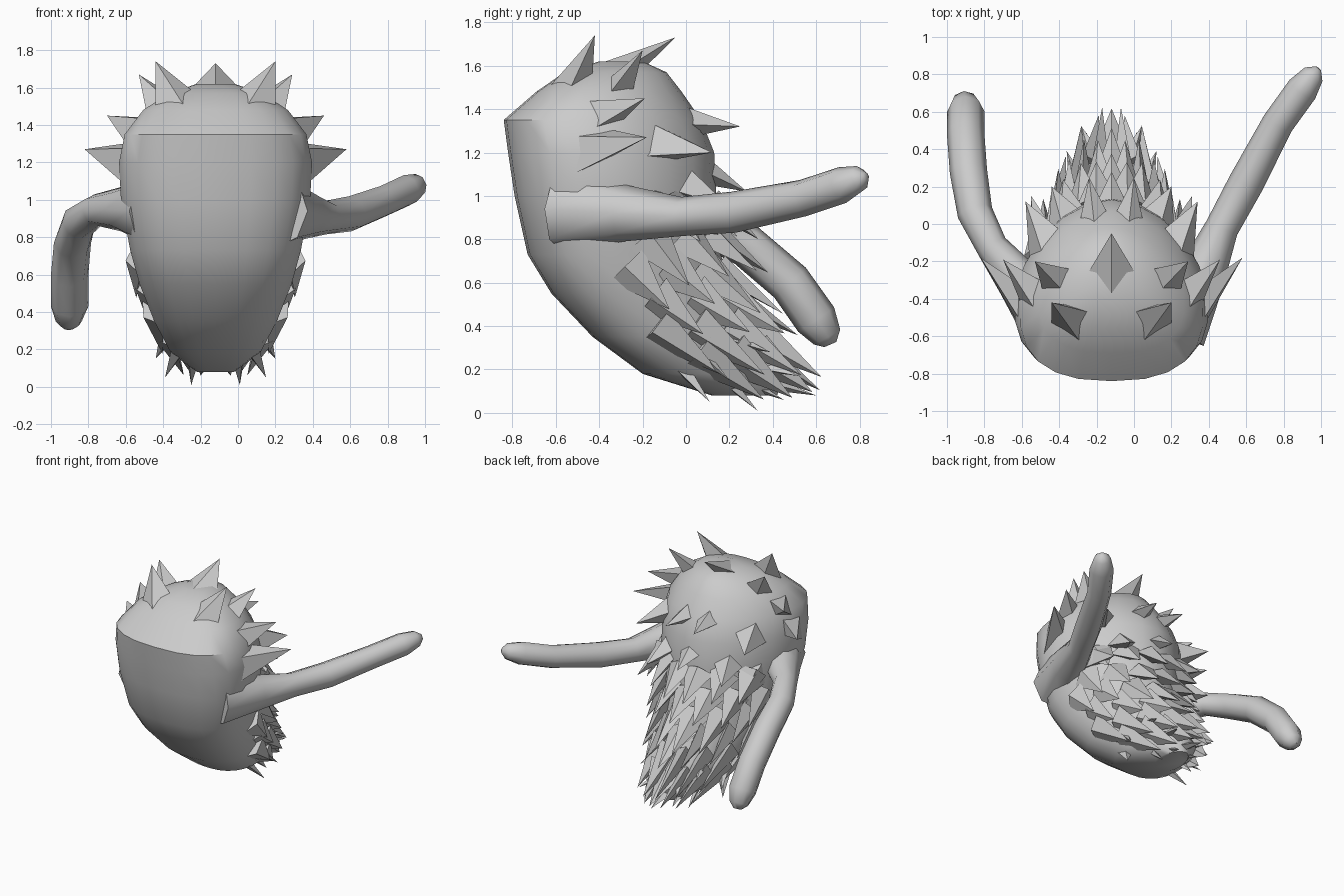
import bpy, bmesh, math, random
from mathutils import Vector

if "Cube" in bpy.data.objects:
    bpy.data.objects.remove(bpy.data.objects["Cube"])

random.seed(4)
CX = -0.12                      # the body's own centre line


def make(name, bm, angle=40):
    bmesh.ops.recalc_face_normals(bm, faces=bm.faces)
    me = bpy.data.meshes.new(name)
    bm.to_mesh(me)
    bm.free()
    ob = bpy.data.objects.new(name, me)
    bpy.context.collection.objects.link(ob)
    bpy.ops.object.select_all(action='DESELECT')
    ob.select_set(True)
    bpy.context.view_layer.objects.active = ob
    bpy.ops.object.shade_smooth_by_angle(angle=math.radians(angle))
    return ob


def loft(bm, rings):
    rows = [[bm.verts.new(p) for p in r] for r in rings]
    n = len(rows[0])
    for a, b in zip(rows, rows[1:]):
        for i in range(n):
            bm.faces.new((a[i], a[(i + 1) % n], b[(i + 1) % n], b[i]))
    bm.faces.new(rows[0][::-1])
    bm.faces.new(rows[-1])


# body sections: height, front y, back y, half width
SEC = [(0.08, 0.12, 0.42, 0.10), (0.18, -0.20, 0.45, 0.24), (0.35, -0.43, 0.33, 0.33),
       (0.55, -0.62, 0.22, 0.41), (0.73, -0.73, 0.16, 0.46), (1.0, -0.79, 0.14, 0.51),
       (1.2, -0.82, 0.13, 0.52), (1.35, -0.84, 0.07, 0.49), (1.48, -0.69, -0.02, 0.39),
       (1.57, -0.56, -0.09, 0.25), (1.62, -0.40, -0.2, 0.10)]


def surf(z, a):
    """Point on the body; a = 0 faces the back, pi faces the front."""
    i = 0
    while i < len(SEC) - 2 and z > SEC[i + 1][0]:
        i += 1
    s, e = SEC[i], SEC[i + 1]
    t = (z - s[0]) / (e[0] - s[0])
    yf, yb, hw = (s[k] + (e[k] - s[k]) * t for k in (1, 2, 3))
    cy = yf + 0.4 * (yb - yf)
    c, sn = math.cos(a), math.sin(a)
    p = 2 / 2.5 if c < 0 else 1.1
    x = math.copysign(abs(sn) ** p, sn) * hw
    y = cy + math.copysign(abs(c) ** p, c) * (yb - cy if c > 0 else cy - yf)
    return Vector((x, y, z))


N = 22
bm = bmesh.new()
loft(bm, [[surf(s[0], 2 * math.pi * i / N) + Vector((CX, 0, 0)) for i in range(N)] for s in SEC])
make("body", bm, 45)


# pointed tuft with a four-sided base
def spike(bm, c, t, w, h):
    c, t = Vector(c), Vector(t)
    for s in ((1, -1) if abs(t.x) > 0.005 else (1,)):
        m = Vector((CX, 0, 0))
        cc, tt = Vector((c.x * s, c.y, c.z)), Vector((t.x * s, t.y, t.z))
        d = (tt - cc).normalized()
        side = d.cross(cc - Vector((0, -0.35, 0.85))).normalized()
        up = side.cross(d)
        base = [bm.verts.new(cc + m + o) for o in (side * w, up * h, -side * w, -up * h)]
        tip = bm.verts.new(tt + m)
        for i in range(4):
            bm.faces.new((base[i], base[(i + 1) % 4], tip))
        bm.faces.new(base[::-1])


# large swept-back tufts round the crown
bm = bmesh.new()
for c, t, w, h in [
        ((0, -0.42, 1.50), (0, -0.05, 1.73), 0.22, 0.10),
        ((0.16, -0.55, 1.42), (0.32, -0.42, 1.74), 0.18, 0.12),
        ((0.22, -0.35, 1.42), (0.41, -0.20, 1.67), 0.16, 0.10),
        ((0.33, -0.46, 1.34), (0.58, -0.19, 1.45), 0.16, 0.12),
        ((0.38, -0.52, 1.20), (0.70, -0.18, 1.27), 0.17, 0.12),
        ((0.06, -0.2, 1.35), (0.12, 0.25, 1.32), 0.16, 0.13),
        ((0.30, -0.2, 1.25), (0.46, 0.12, 1.20), 0.17, 0.12),
        ((0.0, -0.1, 1.2), (0, 0.28, 1.02), 0.18, 0.12),
        ((0.2, -0.1, 1.1), (0.32, 0.2, 0.95), 0.17, 0.12),
        ((0.34, -0.2, 1.0), (0.43, 0.15, 0.82), 0.17, 0.1)]:
    spike(bm, c, t, w, h)
make("crown_tufts", bm)

# layered tufts hanging down the back and sides
bm = bmesh.new()
rows = [(0.98, 3, 1.1), (0.82, 4, 1.5), (0.68, 4, 1.6), (0.54, 4, 1.7), (0.40, 4, 1.7), (0.28, 4, 1.7)]
for r, (z, n, amax) in enumerate(rows):
    for k in range(n):
        a = amax * (k + (0.0 if r % 2 else 0.5)) / n
        p = surf(z, a)
        zt = z - random.uniform(0.16, 0.24)
        zt = max(zt, 0.05)
        q = surf(max(zt, 0.1), a)
        t = Vector((q.x + 0.05 * math.sin(a), q.y + 0.13 * math.cos(a) + 0.06, zt))
        spike(bm, p * 0.96 + Vector((0, -0.012, 0.04 * z)), t, 0.11, 0.06)
make("back_tufts", bm)

# thin tufts at the tail
bm = bmesh.new()
for c, t in [((0, 0.3, 0.16), (0, 0.60, 0.08)), ((0.08, 0.3, 0.24), (0.16, 0.52, 0.17)),
             ((0.12, 0.1, 0.24), (0.13, 0.33, 0.01)), ((0.17, -0.05, 0.25), (0.27, 0.11, 0.05)),
             ((0.05, 0.2, 0.18), (0.08, 0.45, 0.06)), ((0.16, 0.15, 0.36), (0.24, 0.39, 0.28)),
             ((0.22, 0.0, 0.34), (0.32, 0.2, 0.15)), ((0.0, 0.2, 0.42), (0, 0.43, 0.30))]:
    spike(bm, c, t, 0.07, 0.045)
make("tail_tufts", bm)


# arms: wide root on the body, rounded tip
def arm(name, pts):
    bm = bmesh.new()
    P = [Vector(p[:3]) for p in pts]
    rings = []
    for i, p in enumerate(P):
        d = (P[min(i + 1, len(P) - 1)] - P[max(i - 1, 0)]).normalized()
        u = d.cross(Vector((0, 0, 1))).normalized()
        v = u.cross(d)
        r = pts[i][3]
        rings.append([p + (u * math.cos(k * math.pi / 4) + v * math.sin(k * math.pi / 4)) * r
                      for k in range(8)])
    loft(bm, rings)
    make(name, bm, 50)


arm("raised_arm", [(0.20, -0.55, 0.94, 0.20), (0.36, -0.28, 0.92, 0.13), (0.47, -0.02, 0.905, 0.09),
                   (0.60, 0.22, 0.925, 0.095), (0.77, 0.54, 0.99, 0.085), (0.90, 0.72, 1.05, 0.085),
                   (0.96, 0.80, 1.08, 0.06), (0.985, 0.83, 1.09, 0.02)])
arm("lowered_arm", [(-0.44, -0.48, 0.94, 0.20), (-0.62, -0.30, 0.95, 0.12), (-0.76, -0.12, 0.945, 0.085),
                    (-0.85, 0.06, 0.88, 0.095), (-0.885, 0.28, 0.77, 0.10), (-0.90, 0.48, 0.60, 0.10),
                    (-0.90, 0.60, 0.43, 0.10), (-0.905, 0.65, 0.35, 0.07), (-0.905, 0.665, 0.315, 0.03)])
